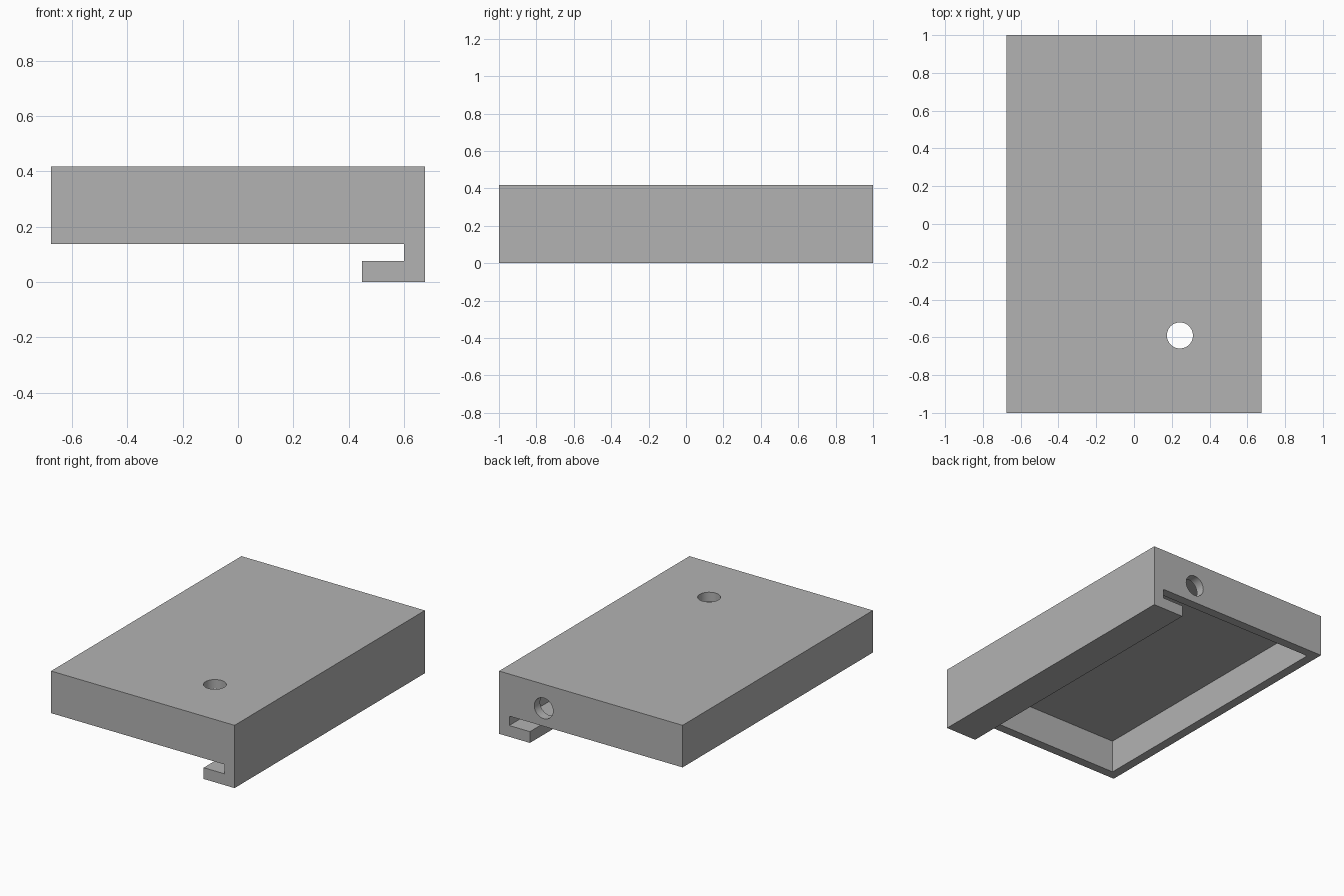
import bpy, bmesh, math
from mathutils import Matrix

cube = bpy.data.objects.get("Cube")
if cube:
    bpy.data.objects.remove(cube, do_unlink=True)

W, L, H = 0.675, 1.0, 0.4175      # half width, half length, height
BASE = 0.1375                     # underside of the shell
WALL = 0.061                      # shell thickness
LIP = 0.075                       # hook thickness
HOLE_R = 0.069

grey = bpy.data.materials.new("plain grey")
grey.use_nodes = True
colour = (0.45, 0.45, 0.45, 1)
grey.diffuse_color = colour
grey.node_tree.nodes["Principled BSDF"].inputs["Base Color"].default_value = colour


def add_object(name, bm):
    bmesh.ops.recalc_face_normals(bm, faces=bm.faces)
    mesh = bpy.data.meshes.new(name)
    bm.to_mesh(mesh)
    bm.free()
    mesh.materials.append(grey)
    obj = bpy.data.objects.new(name, mesh)
    bpy.context.collection.objects.link(obj)
    return obj


def box_cutter(name, low, high):
    bm = bmesh.new()
    bmesh.ops.create_cube(bm, size=1)
    for v in bm.verts:
        v.co = [lo + (c + 0.5) * (hi - lo) for c, lo, hi in zip(v.co, low, high)]
    return add_object(name, bm)


def hole_cutter(name, centre, rotation):
    bm = bmesh.new()
    bmesh.ops.create_cone(bm, cap_ends=True, segments=48, radius1=HOLE_R,
                          radius2=HOLE_R, depth=0.2,
                          matrix=Matrix.Translation(centre) @ rotation)
    return add_object(name, bm)


# Cover with its hooked side rail: one profile extruded along y
profile = [(-W, BASE), (W - LIP, BASE), (W - LIP, LIP), (0.448, LIP),
           (0.448, 0), (W, 0), (W, H), (-W, H)]
bm = bmesh.new()
face = bm.faces.new([bm.verts.new((x, -L, z)) for x, z in profile])
extruded = bmesh.ops.extrude_face_region(bm, geom=[face])["geom"]
bmesh.ops.translate(bm, vec=(0, 2 * L, 0),
                    verts=[g for g in extruded if isinstance(g, bmesh.types.BMVert)])
cover = add_object("hooked_cover", bm)

# Hollow underside, cable hole in the top, round port in the back wall
cutters = [
    box_cutter("cavity_cutter", (WALL - W, WALL - L, BASE - 0.03),
               (W - LIP, L - WALL, H - WALL)),
    hole_cutter("top_hole_cutter", (0.243, -0.59, H), Matrix.Identity(4)),
    hole_cutter("back_hole_cutter", (0.347, L, 0.257),
                Matrix.Rotation(math.pi / 2, 4, "X")),
]
bpy.ops.object.select_all(action="DESELECT")
bpy.context.view_layer.objects.active = cover
cover.select_set(True)
for cutter in cutters:
    cutter.hide_render = True
    mod = cover.modifiers.new(cutter.name, "BOOLEAN")
    mod.operation = "DIFFERENCE"
    mod.solver = "EXACT"
    mod.object = cutter
    bpy.ops.object.modifier_apply(modifier=mod.name)
    bpy.data.objects.remove(cutter, do_unlink=True)

bpy.ops.object.shade_smooth_by_angle(angle=math.radians(30))
